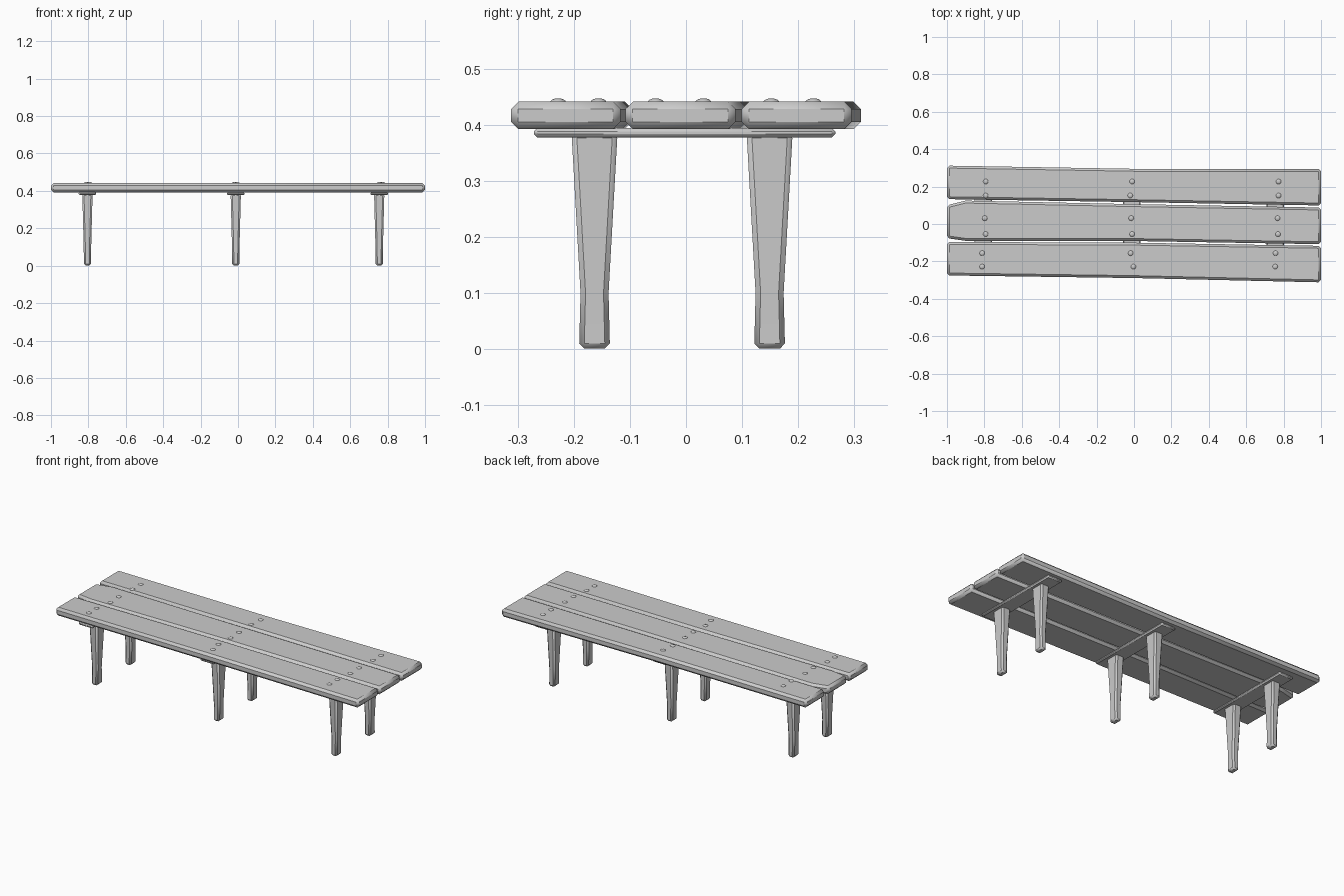
import bpy, bmesh
from math import radians

if "Cube" in bpy.data.objects:
    bpy.data.objects.remove(bpy.data.objects["Cube"])


def loft(name, rings, bevel, angle=60):
    """Skin a list of four-corner rings, cap the ends, soften the edges."""
    bm = bmesh.new()
    vs = [[bm.verts.new(p) for p in r] for r in rings]
    for a, b in zip(vs, vs[1:]):
        for i in range(4):
            j = (i + 1) % 4
            bm.faces.new((a[i], a[j], b[j], b[i]))
    bm.faces.new(vs[0])
    bm.faces.new(vs[-1])
    bmesh.ops.recalc_face_normals(bm, faces=bm.faces)
    me = bpy.data.meshes.new(name)
    bm.to_mesh(me)
    bm.free()
    ob = bpy.data.objects.new(name, me)
    bpy.context.collection.objects.link(ob)
    mod = ob.modifiers.new("soft_edges", 'BEVEL')
    mod.width = bevel
    mod.segments = 1
    mod.limit_method = 'ANGLE'
    mod.angle_limit = radians(angle)
    smooth(ob, 50)
    return ob


def smooth(ob, angle):
    bpy.ops.object.select_all(action='DESELECT')
    ob.select_set(True)
    bpy.context.view_layer.objects.active = ob
    bpy.ops.object.shade_smooth_by_angle(angle=radians(angle))


# Seat planks: (x, near y, far y) stations of slightly irregular boards
Z0, Z1 = 0.392, 0.441
planks = {
    "back_plank": [(-1, .133, .312), (0, .117, .295), (1, .099, .295)],
    "middle_plank": [(-1, -.076, .10), (-.9, -.09, .125), (0, -.091, .106), (1, -.108, .088)],
    "front_plank": [(-1, -.275, -.096), (0, -.289, -.10), (1, -.312, -.117)],
}
for name, stations in planks.items():
    loft(name, [[(x, a, Z0), (x, b, Z0), (x, b, Z1), (x, a, Z1)]
                for x, a, b in stations], 0.013)

# Leg frames: a cross bar with two tapered legs
leg_profile = [(0.001, .0275, .019), (0.10, .025, .020), (0.385, .041, .0275)]  # z, half y, half x
for side, cx in (("left", -.805), ("centre", -.012), ("right", .755)):
    loft(side + "_cross_bar",
         [[(cx - .047, y, .377), (cx + .047, y, .377), (cx + .047, y, .394), (cx - .047, y, .394)]
          for y in (-.271, .266)], 0.006)
    for end, cy in (("front", -.163), ("back", .149)):
        loft(f"{side}_{end}_leg",
             [[(cx - hx, cy - hy, z), (cx + hx, cy - hy, z), (cx + hx, cy + hy, z), (cx - hx, cy + hy, z)]
              for z, hy, hx in leg_profile], 0.009)

# Bolt heads: three rows of six
bolt_ys = (.227, .152, .031, -.054, -.156, -.228)
rows = ((-.793, -.793, -.798, -.793, -.812, -.812),
        (-.01, -.02, -.015, -.01, -.018, -.003),
        (.773, .773, .768, .77, .757, .755))
for r, xs in enumerate(rows):
    for i, (x, y) in enumerate(zip(xs, bolt_ys)):
        bpy.ops.mesh.primitive_uv_sphere_add(segments=12, ring_count=8, radius=1, location=(x, y, .4395))
        bolt = bpy.context.object
        bolt.name = f"bolt_{r + 1}_{i + 1}"
        bolt.scale = (.0145, .0145, .0075)
        smooth(bolt, 50)
